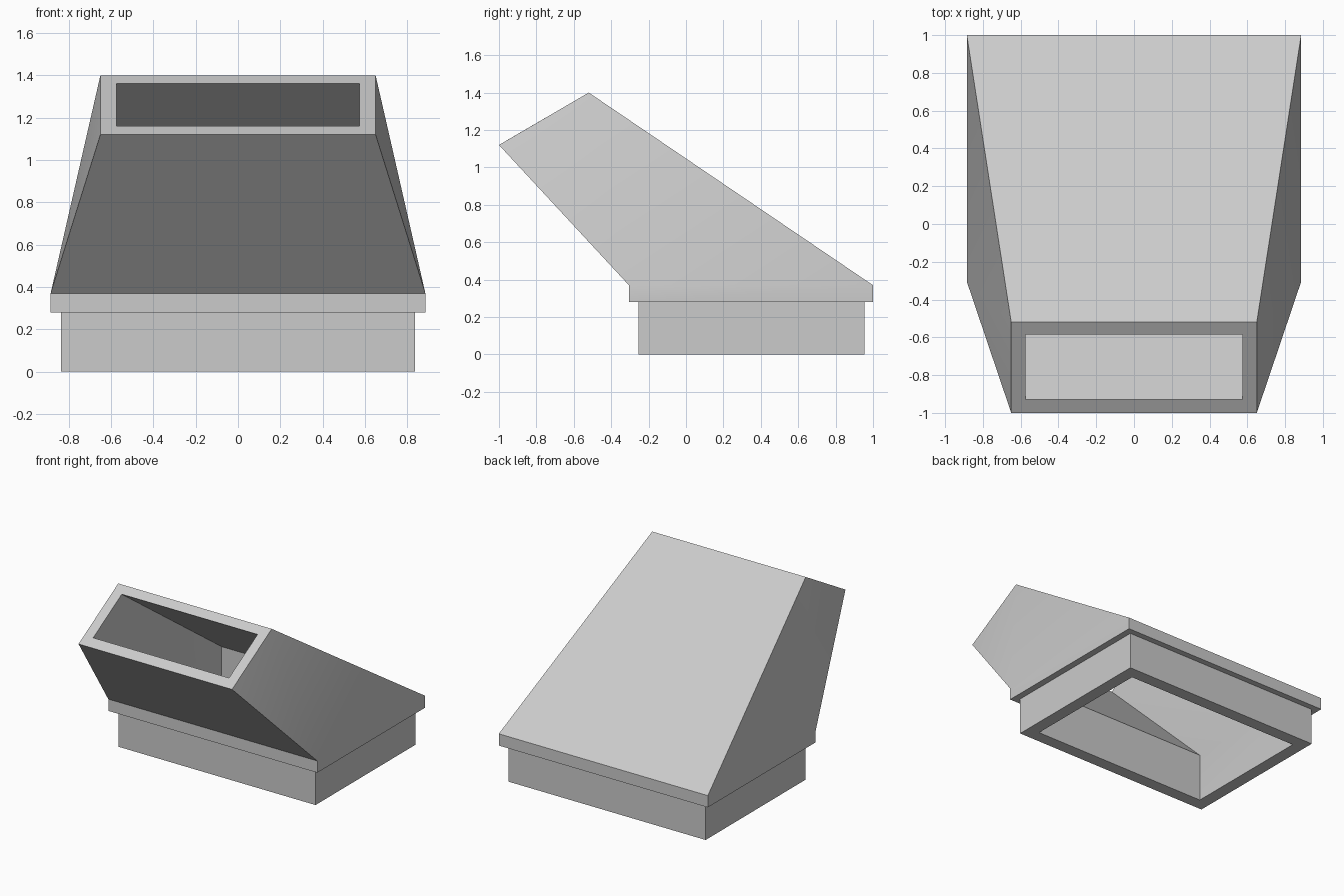
import bpy
import bmesh
from math import radians

old = bpy.data.objects.get("Cube")
if old:
    bpy.data.objects.remove(old, do_unlink=True)

# Single grey sheet material
grey = bpy.data.materials.new("light grey")
grey.use_nodes = True
colour = (0.6, 0.6, 0.6, 1)
grey.diffuse_color = colour
grey.node_tree.nodes["Principled BSDF"].inputs["Base Color"].default_value = colour


def ring(bm, half_x, front, back):
    """Four-cornered section; front and back are (y, z)."""
    corners = [(-half_x, front), (half_x, front), (half_x, back), (-half_x, back)]
    return [bm.verts.new((x, *yz)) for x, yz in corners]


def level(bm, half_x, y_front, y_back, z):
    return ring(bm, half_x, (y_front, z), (y_back, z))


bm = bmesh.new()

# Outside upwards, over the slanted mouth, then down the inside
sections = [
    level(bm, 0.835, -0.255, 0.955, 0),        # collar foot
    level(bm, 0.835, -0.255, 0.955, 0.28),     # collar top
    level(bm, 0.885, -0.305, 1.0, 0.28),       # flange underside
    level(bm, 0.885, -0.305, 1.0, 0.37),       # flange top
    ring(bm, 0.65, (-1.0, 1.12), (-0.52, 1.4)),         # mouth outer rim
    ring(bm, 0.575, (-0.93, 1.161), (-0.585, 1.362)),   # mouth inner rim
    level(bm, 0.74, -0.16, 0.86, 0.365),       # inside bend
    level(bm, 0.74, -0.16, 0.86, 0),           # inside foot
]

# Skin neighbouring sections; twisted side walls fold from low front to high back
for n, low in enumerate(sections):
    high = sections[(n + 1) % len(sections)]
    for i in range(4):
        j = (i + 1) % 4
        a, b, c, d = low[i], low[j], high[j], high[i]
        if n in (3, 5) and i == 1:
            bm.faces.new((a, b, c))
            bm.faces.new((a, c, d))
        elif n in (3, 5) and i == 3:
            bm.faces.new((a, b, d))
            bm.faces.new((b, c, d))
        else:
            bm.faces.new((a, b, c, d))
bmesh.ops.recalc_face_normals(bm, faces=bm.faces)

mesh = bpy.data.meshes.new("duct_hood")
bm.to_mesh(mesh)
bm.free()
mesh.materials.append(grey)
hood = bpy.data.objects.new("duct_hood", mesh)
bpy.context.collection.objects.link(hood)

# Soft bend between the flange sides and the tapering walls
bpy.ops.object.select_all(action="DESELECT")
hood.select_set(True)
bpy.context.view_layer.objects.active = hood
bpy.ops.object.shade_smooth_by_angle(angle=radians(30))
